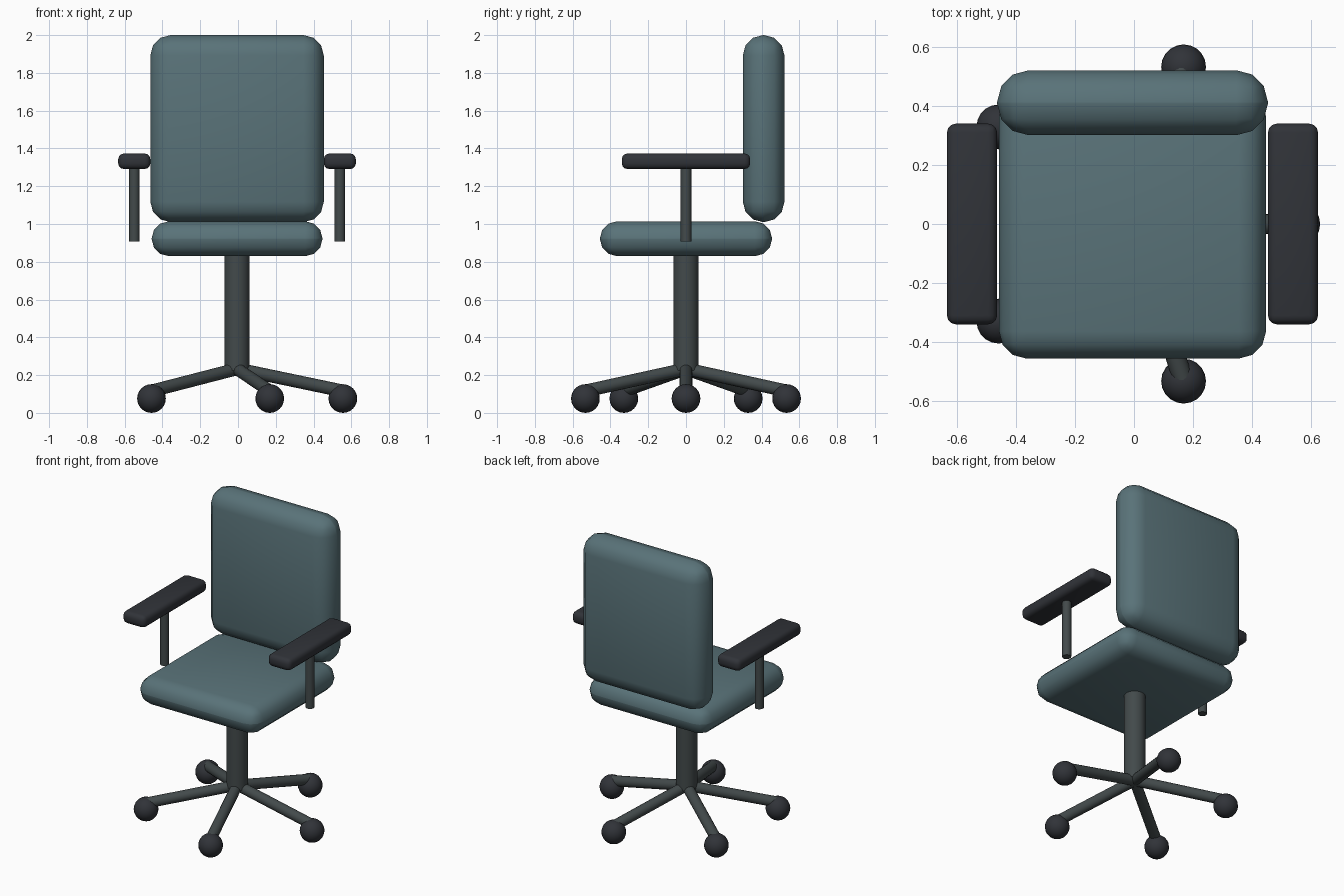
import bpy
from math import cos, sin, tau, radians
from mathutils import Vector

if "Cube" in bpy.data.objects:
    bpy.data.objects.remove(bpy.data.objects["Cube"])

CX = -0.005  # the five-star base shifts the centre slightly


def material(name, rgb):
    m = bpy.data.materials.new(name)
    m.diffuse_color = (*rgb, 1)
    m.use_nodes = True
    m.node_tree.nodes["Principled BSDF"].inputs["Base Color"].default_value = m.diffuse_color
    return m


fabric = material("teal_fabric", (0.10, 0.17, 0.19))
plastic = material("black_plastic", (0.03, 0.033, 0.04))
metal = material("dark_metal", (0.055, 0.068, 0.07))


def finish(name, mat):
    ob = bpy.context.object
    ob.name = name
    ob.data.materials.append(mat)
    return ob


def cushion(name, centre, size, bevel, segments, mat):
    bpy.ops.mesh.primitive_cube_add(size=1, location=centre)
    ob = finish(name, mat)
    ob.scale = size
    bpy.ops.object.transform_apply(location=False, rotation=False, scale=True)
    mod = ob.modifiers.new("rounding", 'BEVEL')
    mod.width = bevel
    mod.segments = segments
    bpy.ops.object.modifier_apply(modifier=mod.name)
    bpy.ops.object.shade_smooth_by_angle(angle=radians(40))


def tube(name, a, b, radius, mat, sides=16):
    a, b = Vector(a), Vector(b)
    d = b - a
    bpy.ops.mesh.primitive_cylinder_add(vertices=sides, radius=radius, depth=d.length,
                                        location=(a + b) / 2,
                                        rotation=d.to_track_quat('Z', 'Y').to_euler())
    finish(name, mat)
    bpy.ops.object.shade_smooth_by_angle(angle=radians(40))


# seat and backrest
cushion("seat", (CX, 0, 0.922), (0.905, 0.912, 0.185), 0.092, 3, fabric)
cushion("backrest", (CX, 0.411, 1.505), (0.918, 0.22, 0.99), 0.107, 3, fabric)

# central column
tube("column", (CX, 0, 0.225), (CX, 0, 0.9), 0.066, metal, 24)

# armrests with posts
for label, s in (("left", -1), ("right", 1)):
    x = CX + s * 0.544
    cushion(label + "_armrest", (x, 0, 1.332), (0.17, 0.68, 0.082), 0.03, 3, plastic)
    tube(label + "_armrest_post", (x, 0, 0.907), (x, 0, 1.33), 0.028, metal)

# five-star base with ball casters
for i in range(5):
    c, s = cos(i * tau / 5), sin(i * tau / 5)
    x, y = CX + 0.56 * c, 0.56 * s
    tube(f"base_leg_{i + 1}", (CX, 0, 0.233), (x, y, 0.116), 0.034, metal)
    bpy.ops.mesh.primitive_uv_sphere_add(segments=20, ring_count=12, radius=0.076,
                                         location=(x, y, 0.076))
    finish(f"caster_{i + 1}", plastic)
    bpy.ops.object.shade_smooth()
